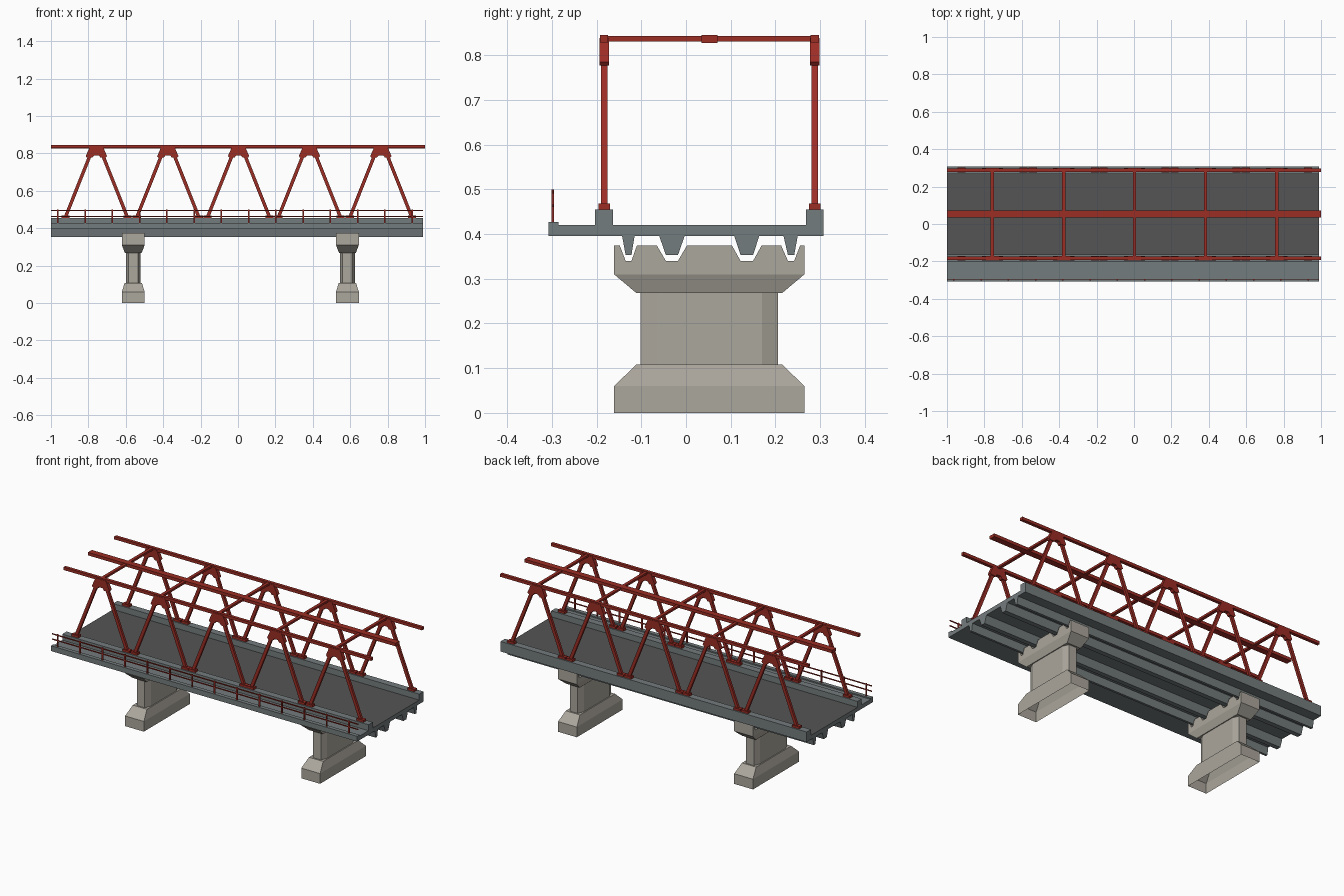
import bpy, bmesh, math
from mathutils import Vector, Matrix

if "Cube" in bpy.data.objects:
    bpy.data.objects.remove(bpy.data.objects["Cube"])


def material(name, rgb):
    m = bpy.data.materials.new(name)
    m.diffuse_color = (*rgb, 1)
    m.use_nodes = True
    m.node_tree.nodes["Principled BSDF"].inputs["Base Color"].default_value = m.diffuse_color
    return m


RED = material("red_steel", (0.33, 0.026, 0.018))
GREY = material("blue_grey_deck", (0.175, 0.20, 0.205))
ROAD = material("dark_asphalt", (0.09, 0.09, 0.09))
STONE = material("pale_concrete", (0.41, 0.385, 0.335))


def finish(bm, name, *mats):
    bmesh.ops.recalc_face_normals(bm, faces=bm.faces)
    me = bpy.data.meshes.new(name)
    bm.to_mesh(me)
    bm.free()
    for m in mats:
        me.materials.append(m)
    ob = bpy.data.objects.new(name, me)
    bpy.context.collection.objects.link(ob)
    return ob


def box(bm, x0, x1, y0, y1, z0, z1):
    mat = Matrix.Translation(((x0 + x1) / 2, (y0 + y1) / 2, (z0 + z1) / 2))
    mat = mat @ Matrix.Diagonal((x1 - x0, y1 - y0, z1 - z0, 1))
    bmesh.ops.create_cube(bm, size=1, matrix=mat)


def loft(bm, rings, cap_bottom=True, cap_top=True):
    loops = [[bm.verts.new(p) for p in r] for r in rings]
    n = len(loops[0])
    for a, b in zip(loops, loops[1:]):
        for i in range(n):
            j = (i + 1) % n
            bm.faces.new((a[i], a[j], b[j], b[i]))
    if cap_bottom:
        bm.faces.new(loops[0][::-1])
    if cap_top:
        bm.faces.new(loops[-1])


def rect(cx, cy, hx, hy, z):
    return [(cx + sx * hx, cy + sy * hy, z)
            for sx, sy in ((-1, -1), (1, -1), (1, 1), (-1, 1))]


def extrude_x(bm, profile, x0, x1):
    loft(bm, [[(x, y, z) for y, z in profile] for x in (x0, x1)])


# deck: one section with kerbs on top and tapered ribs underneath
RIBS = [(-0.143, -0.135, -0.122, -0.115), (-0.06, -0.045, -0.018, -0.003),
        (0.108, 0.122, 0.150, 0.164), (0.218, 0.228, 0.242, 0.250)]
section = [(-0.308, 0.396)]
for a, b, c, d in RIBS:
    section += [(a, 0.396), (b, 0.353), (c, 0.353), (d, 0.396)]
section += [(0.308, 0.396), (0.308, 0.455), (0.268, 0.455), (0.268, 0.42),
            (-0.163, 0.42), (-0.163, 0.455), (-0.203, 0.455), (-0.203, 0.42),
            (-0.285, 0.42), (-0.285, 0.427), (-0.308, 0.427)]
bm = bmesh.new()
extrude_x(bm, section, -1.0, 0.99)
bmesh.ops.recalc_face_normals(bm, faces=bm.faces)
for f in bm.faces:
    c = f.calc_center_median()
    if f.normal.z > 0.9 and -0.16 < c.y < 0.26 and c.z < 0.43:
        f.material_index = 1
finish(bm, "deck", GREY, ROAD)

# piers: open footing, chamfered column, notched cap
PY = 0.052
for side, px in (("left", -0.56), ("right", 0.585)):
    bm = bmesh.new()
    loft(bm, [rect(px, PY, 0.061, 0.213, 0), rect(px, PY, 0.061, 0.213, 0.06),
              rect(px, PY, 0.046, 0.163, 0.108)], cap_bottom=False)
    finish(bm, side + "_pier_footing", STONE)

    bm = bmesh.new()
    hx, hy, cx, cy = 0.040, 0.154, 0.015, 0.036
    outline = [(-hx, -hy + cy), (-hx + cx, -hy), (hx - cx, -hy), (hx, -hy + cy),
               (hx, hy - cy), (hx - cx, hy), (-hx + cx, hy), (-hx, hy - cy)]
    loft(bm, [[(px + x, PY + y, z) for x, y in outline] for z in (0.105, 0.27)])
    finish(bm, side + "_pier_column", STONE)

    bm = bmesh.new()
    loft(bm, [rect(px, PY, 0.045, 0.163, 0.268), rect(px, PY, 0.061, 0.213, 0.31)],
         cap_top=False)
    top = [(-0.161, 0.31), (-0.161, 0.375)]
    for a, b, c, d in RIBS:
        top += [(a - 0.005, 0.374), (b, 0.34), (c, 0.34), (d + 0.005, 0.374)]
    top += [(0.265, 0.375), (0.265, 0.31)]
    extrude_x(bm, top, px - 0.061, px + 0.061)
    finish(bm, side + "_pier_cap", STONE)

# trusses: top chord, gussets, diagonals and foot plates
APEX = [-0.757, -0.375, 0.003, 0.382, 0.764]


def strut(bm, a, b, w, t):
    a, b = Vector(a), Vector(b)
    side = (b - a).normalized().cross(Vector((0, 1, 0))) * w / 2
    dy = Vector((0, t / 2, 0))
    loft(bm, [[p + side + dy, p + side - dy, p - side - dy, p - side + dy]
              for p in (a, b)])


for side, ty in (("front", -0.183), ("back", 0.288)):
    bm = bmesh.new()
    box(bm, -1, 1, ty - 0.009, ty + 0.009, 0.828, 0.845)
    finish(bm, side + "_top_chord", RED)

    bm = bmesh.new()
    for x in APEX:
        g = [(-0.057, 0.785), (-0.050, 0.777), (-0.022, 0.777), (-0.012, 0.79),
             (0.012, 0.79), (0.022, 0.777), (0.050, 0.777), (0.057, 0.785),
             (0.034, 0.838), (-0.034, 0.838)]
        loft(bm, [[(x + u, y, z) for u, z in g] for y in (ty - 0.011, ty + 0.011)])
    finish(bm, side + "_gusset_plates", RED)

    bm = bmesh.new()
    for x in APEX:
        for s in (-1, 1):
            strut(bm, (x + s * 0.166, ty, 0.458), (x + s * 0.03, ty, 0.80), 0.018, 0.014)
    finish(bm, side + "_diagonals", RED)

    bm = bmesh.new()
    for x in APEX:
        for s in (-1, 1):
            box(bm, x + s * 0.166 - 0.022, x + s * 0.166 + 0.022,
                ty - 0.013, ty + 0.013, 0.454, 0.468)
    finish(bm, side + "_foot_plates", RED)

# overhead bracing
bm = bmesh.new()
box(bm, -1, 1, 0.035, 0.071, 0.827, 0.845)
finish(bm, "centre_top_beam", RED)
bm = bmesh.new()
for x in APEX:
    box(bm, x - 0.009, x + 0.009, -0.183, 0.288, 0.831, 0.843)
finish(bm, "cross_beams", RED)

# walkway railing
bm = bmesh.new()
for i in range(14):
    x = -0.963 + i * 0.1457
    box(bm, x - 0.004, x + 0.004, -0.301, -0.295, 0.425, 0.50)
finish(bm, "railing_posts", RED)
bm = bmesh.new()
for z in (0.463, 0.494):
    box(bm, -1, 0.99, -0.300, -0.296, z - 0.003, z + 0.003)
finish(bm, "railing_bars", RED)
